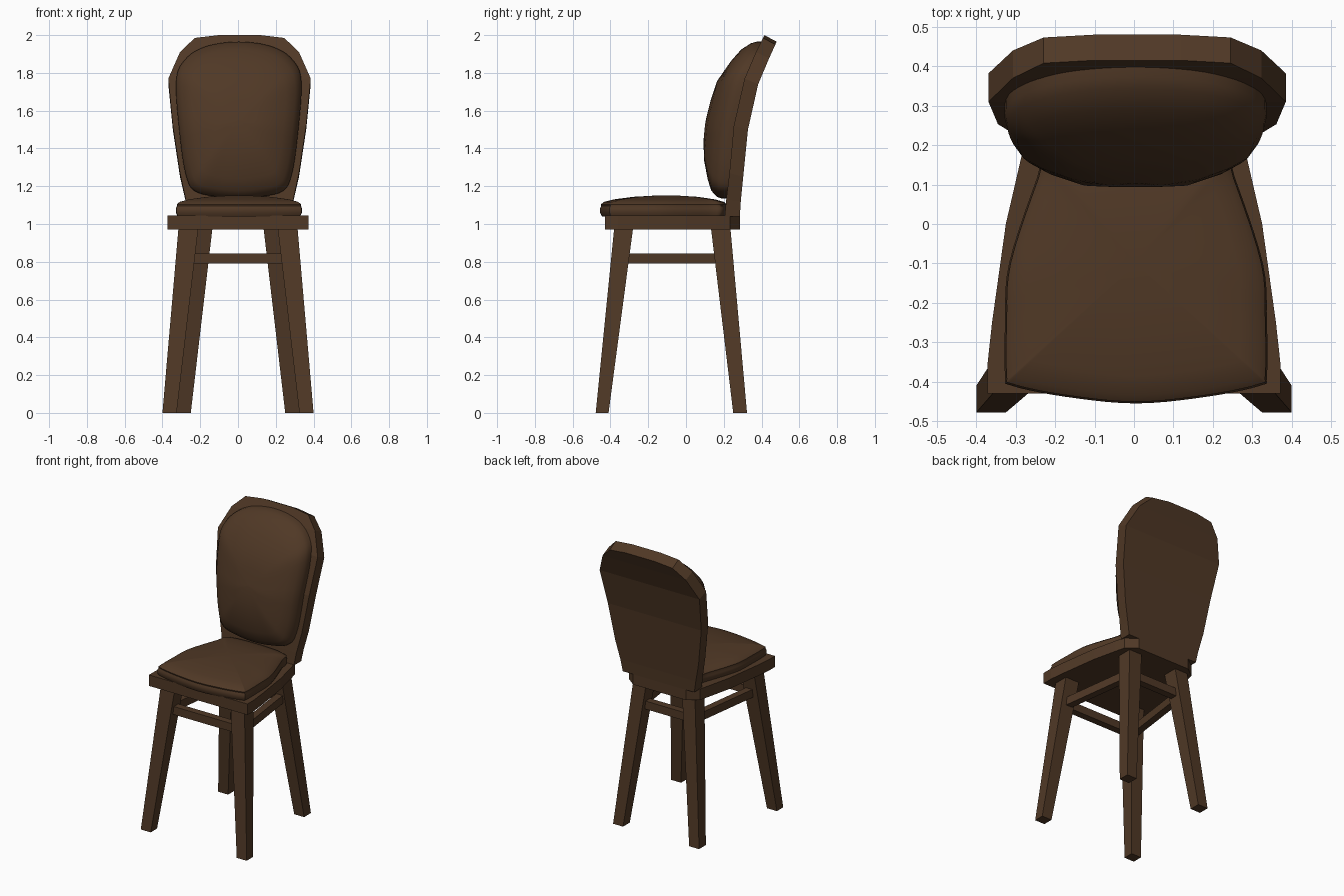
import bpy, bmesh, math
from mathutils import Vector

if "Cube" in bpy.data.objects:
    bpy.data.objects.remove(bpy.data.objects["Cube"])

wood = bpy.data.materials.new("dark brown")
wood.diffuse_color = (0.08, 0.04, 0.019, 1)
wood.use_nodes = True
wood.node_tree.nodes["Principled BSDF"].inputs["Base Color"].default_value = wood.diffuse_color


def loft(name, rings, smooth=False):
    """Skin a list of equal-length closed rings and cap both ends."""
    bm = bmesh.new()
    rows = [[bm.verts.new(p) for p in r] for r in rings]
    n = len(rows[0])
    for a, b in zip(rows, rows[1:]):
        for i in range(n):
            j = (i + 1) % n
            bm.faces.new((a[i], a[j], b[j], b[i]))
    bm.faces.new(rows[0])
    bm.faces.new(rows[-1])
    bmesh.ops.recalc_face_normals(bm, faces=bm.faces[:])
    me = bpy.data.meshes.new(name)
    bm.to_mesh(me)
    bm.free()
    me.materials.append(wood)
    ob = bpy.data.objects.new(name, me)
    bpy.context.collection.objects.link(ob)
    if smooth:
        bpy.ops.object.select_all(action='DESELECT')
        ob.select_set(True)
        bpy.context.view_layer.objects.active = ob
        bpy.ops.object.shade_smooth_by_angle(angle=math.radians(40))
    return ob


def mirrored(half):
    """Complete a right-hand half outline into a closed outline."""
    return half + [(-x, v) for x, v in reversed(half) if x > 0.001]


def rounded(pts, steps=5):
    """Closed Catmull-Rom curve through the points."""
    out, n = [], len(pts)
    for i in range(n):
        p0, p1, p2, p3 = (Vector(pts[(i + k) % n]) for k in (-1, 0, 1, 2))
        for s in range(steps):
            t = s / steps
            out.append(0.5 * (2 * p1 + (p2 - p0) * t
                              + (2 * p0 - 5 * p1 + 4 * p2 - p3) * t * t
                              + (3 * p1 - p0 - 3 * p2 + p3) * t ** 3))
    return out


def rect(x0, x1, y0, y1, z):
    return [(x0, y0, z), (x1, y0, z), (x1, y1, z), (x0, y1, z)]


def box(name, x0, x1, y0, y1, z0, z1):
    return loft(name, [rect(x0, x1, y0, y1, z0), rect(x0, x1, y0, y1, z1)])


# Splayed, tapered legs
for side, s in (("left", -1), ("right", 1)):
    for label, bot, top in (
            ("front_leg", (0.325, 0.40, -0.478, -0.41), (0.21, 0.315, -0.38, -0.28)),
            ("back_leg", (0.25, 0.325, 0.25, 0.323), (0.135, 0.232, 0.132, 0.235))):
        loft(f"{side}_{label}", [rect(s * r[0], s * r[1], r[2], r[3], z)
                                 for r, z in ((bot, 0), (top, 0.98))])
    # Side stretcher, running between the leg centres
    loft(f"{side}_stretcher", [
        [(s * x + dx, y, z) for dx, z in
         ((-0.024, 0.79), (0.024, 0.79), (0.024, 0.845), (-0.024, 0.845))]
        for x, y in ((0.275, -0.345), (0.203, 0.195))])

# Front and back stretchers
box("front_stretcher", -0.27, 0.27, -0.37, -0.322, 0.79, 0.845)
box("back_stretcher", -0.20, 0.20, 0.172, 0.22, 0.79, 0.845)

# Seat frame
frame = mirrored([(0.372, -0.43), (0.372, -0.36), (0.36, -0.25), (0.325, 0.0),
                  (0.288, 0.16), (0.27, 0.232), (0.20, 0.285)])
loft("seat_frame", [[(x, y, z) for x, y in frame] for z in (0.97, 1.045)])

# Seat cushion
cx = 0.005
pad = rounded(mirrored([(0, -0.455), (0.18, -0.438), (0.315, -0.41), (0.332, -0.385),
                        (0.332, -0.25), (0.322, -0.1), (0.25, 0.12), (0.215, 0.2),
                        (0, 0.22)]))
levels = ((0.97, 1.04), (1, 1.06), (1, 1.083), (0.982, 1.096), (0.988, 1.104),
          (0.94, 1.117), (0.8, 1.13), (0.5, 1.144), (0.2, 1.15), (0.02, 1.151))
loft("seat_cushion", [[(cx + p.x * f, -0.1 + (p.y + 0.1) * f, z) for p in pad]
                      for f, z in levels], True)

# Backrest panel: half width, front y, front z, back y, back z
bx = 0.008
panel = [(0.27, 0.205, 1.04, 0.285, 1.04), (0.285, 0.213, 1.13, 0.29, 1.12),
         (0.315, 0.23, 1.27, 0.303, 1.25), (0.353, 0.253, 1.52, 0.328, 1.50),
         (0.377, 0.31, 1.77, 0.382, 1.74), (0.315, 0.37, 1.91, 0.44, 1.877),
         (0.237, 0.408, 1.985, 0.473, 1.95), (0.11, 0.415, 2.0, 0.48, 1.965)]
loft("backrest_panel", [[(bx - w, yf, zf), (bx + w, yf, zf), (bx + w, yb, zb), (bx - w, yb, zb)]
                        for w, yf, zf, yb, zb in panel])


def panel_front(z):
    """y of the panel's front face at height z."""
    for a, b in zip(panel, panel[1:]):
        if z <= b[2]:
            break
    return a[1] + (b[1] - a[1]) * (z - a[2]) / (b[2] - a[2])


# Backrest cushion, domed out from the bent panel
back = rounded(mirrored([(0, 1.965), (0.175, 1.94), (0.285, 1.87), (0.332, 1.75),
                         (0.31, 1.45), (0.28, 1.26), (0.235, 1.175), (0.12, 1.145),
                         (0, 1.135)]))
domes = ((1, -0.015), (1, 0.025), (0.98, 0.05), (0.9, 0.085), (0.75, 0.112),
         (0.5, 0.142), (0.25, 0.153), (0.02, 0.155))
rings = []
for f, d in domes:
    pts = [(0.004 + p.x * f, 1.55 + (p.y - 1.55) * f) for p in back]
    rings.append([(x, panel_front(z) - d, z) for x, z in pts])
loft("backrest_cushion", rings, True)
